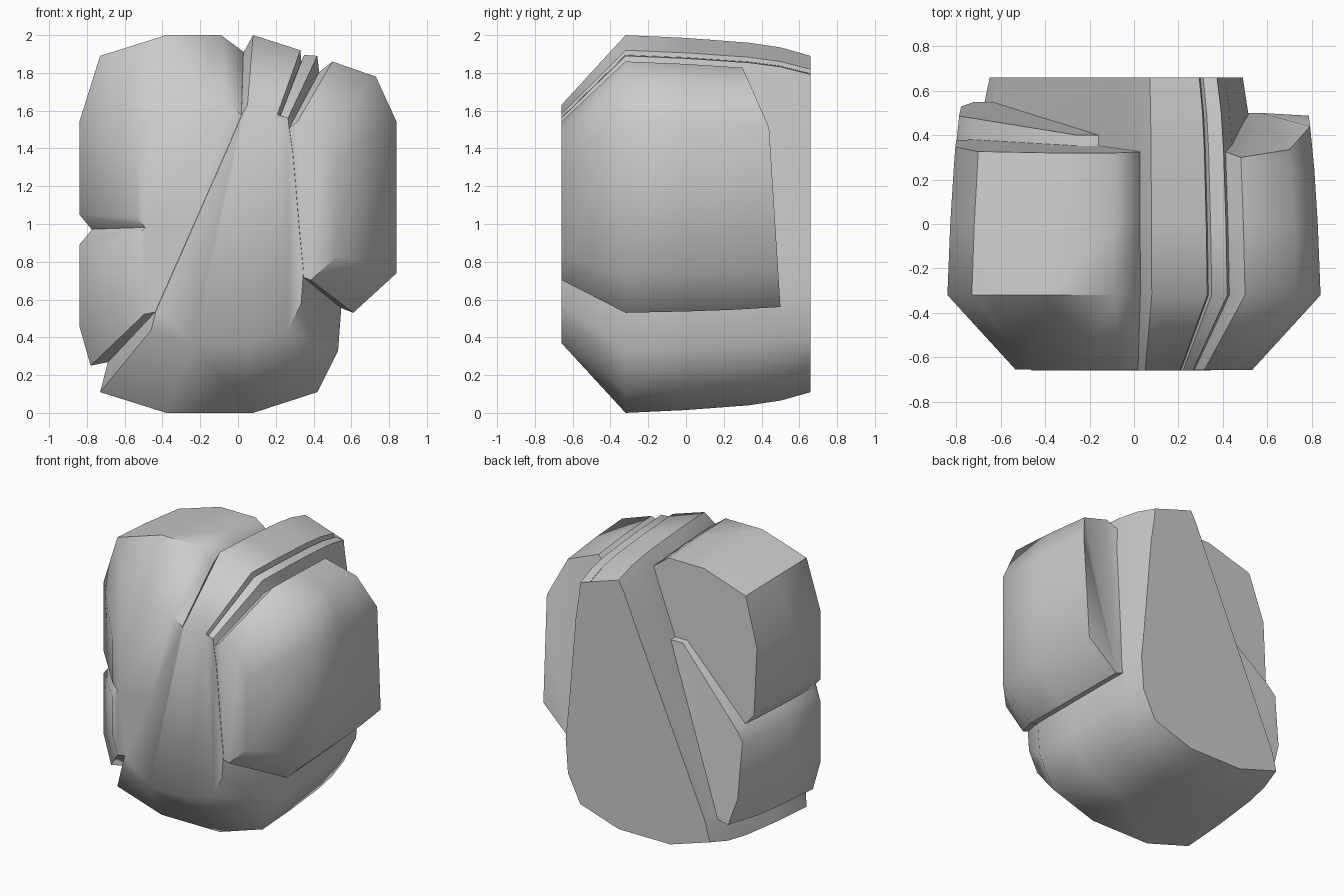
import bpy, bmesh

if "Cube" in bpy.data.objects:
    bpy.data.objects.remove(bpy.data.objects["Cube"])

# The whole boulder swells and shrinks along y about the axis x = 0, z = 1
SWELL = [(-0.66, 0.63), (-0.32, 1.0), (0.0, 0.985), (0.33, 0.96), (0.5, 0.935), (0.66, 0.89)]


def interp(table, t):
    if t <= table[0][0]:
        return table[0][1]
    for (a, va), (b, vb) in zip(table, table[1:]):
        if t <= b:
            return va + (vb - va) * (t - a) / (b - a)
    return table[-1][1]


def slab(name, outline, back, front=-0.66, mids=(-0.32, 0.0, 0.25)):
    """Loft an xz outline through y; back is a table of rear depth by height."""
    bm = bmesh.new()
    rings = []
    for y in (front, *mids, None):
        ring = []
        for x, z in outline:
            yy = interp(back, z) if y is None else y
            s = interp(SWELL, yy)
            ring.append(bm.verts.new((x * s, yy, 1 + (z - 1) * s)))
        rings.append(ring)
    n = len(outline)
    for a, b in zip(rings, rings[1:]):
        for i in range(n):
            j = (i + 1) % n
            bm.faces.new((a[i], a[j], b[j], b[i]))
    caps = [bm.faces.new(rings[0]), bm.faces.new(rings[-1])]
    bmesh.ops.triangulate(bm, faces=caps)
    bmesh.ops.recalc_face_normals(bm, faces=bm.faces)
    me = bpy.data.meshes.new(name)
    bm.to_mesh(me)
    bm.free()
    ob = bpy.data.objects.new(name, me)
    bpy.context.collection.objects.link(ob)
    return ob


# Central slab, running right through to the back, with a ribbed top
core = slab("boulder", [
    (-0.69, 0.265), (-0.73, 0.11), (-0.38, 0), (0.08, 0), (0.42, 0.11),
    (0.53, 0.33), (0.55, 0.60), (0.52, 0.9), (0.46, 1.6), (0.43, 1.80),
    (0.42, 1.89), (0.35, 1.895), (0.335, 1.86), (0.33, 1.92), (0.08, 2.0),
    (0.03, 1.91), (-0.08, 1.65)],
    [(0, 0.66), (2, 0.66)], mids=(-0.32, 0.0, 0.33, 0.5))

# Right-hand plate
right = slab("right_plate", [
    (0.3, 0.65), (0.61, 0.53), (0.84, 0.74), (0.84, 1.54), (0.73, 1.78),
    (0.5, 1.86), (0.425, 1.80), (0.28, 1.6)],
    [(0.53, 0.50), (1.54, 0.44), (1.86, 0.30)], front=-0.658)

# Upper left plate
upper = slab("upper_left_plate", [
    (-0.775, 0.972), (-0.84, 1.05), (-0.84, 1.54), (-0.73, 1.89), (-0.38, 2.0),
    (-0.09, 2.0), (0.028, 1.912), (0.05, 1.6), (0.1, 1.0)],
    [(0.97, 0.38), (2.0, 0.32)], front=-0.656)

# Lower left plate, its top edge climbing diagonally behind the upper one
lower = slab("lower_left_plate", [
    (-0.68, 0.27), (-0.78, 0.25), (-0.84, 0.46), (-0.84, 0.89), (-0.77, 0.975),
    (-0.27, 1.45), (-0.05, 1.45), (0.0, 1.2), (-0.2, 0.4)],
    [(0.25, 0.55), (0.95, 0.48), (1.45, 0.40)], front=-0.654)

# Fuse into one rock
for part in (right, upper, lower):
    m = core.modifiers.new("fuse_" + part.name, 'BOOLEAN')
    m.operation = 'UNION'
    m.solver = 'EXACT'
    m.object = part
bpy.context.view_layer.update()
dg = bpy.context.evaluated_depsgraph_get()
fused = bpy.data.meshes.new_from_object(core.evaluated_get(dg))
core.modifiers.clear()
core.data = fused
for part in (right, upper, lower):
    bpy.data.objects.remove(part)

# Soft facets, crisp cracks
bpy.context.view_layer.objects.active = core
core.select_set(True)
bpy.ops.object.shade_smooth_by_angle(angle=0.87)
